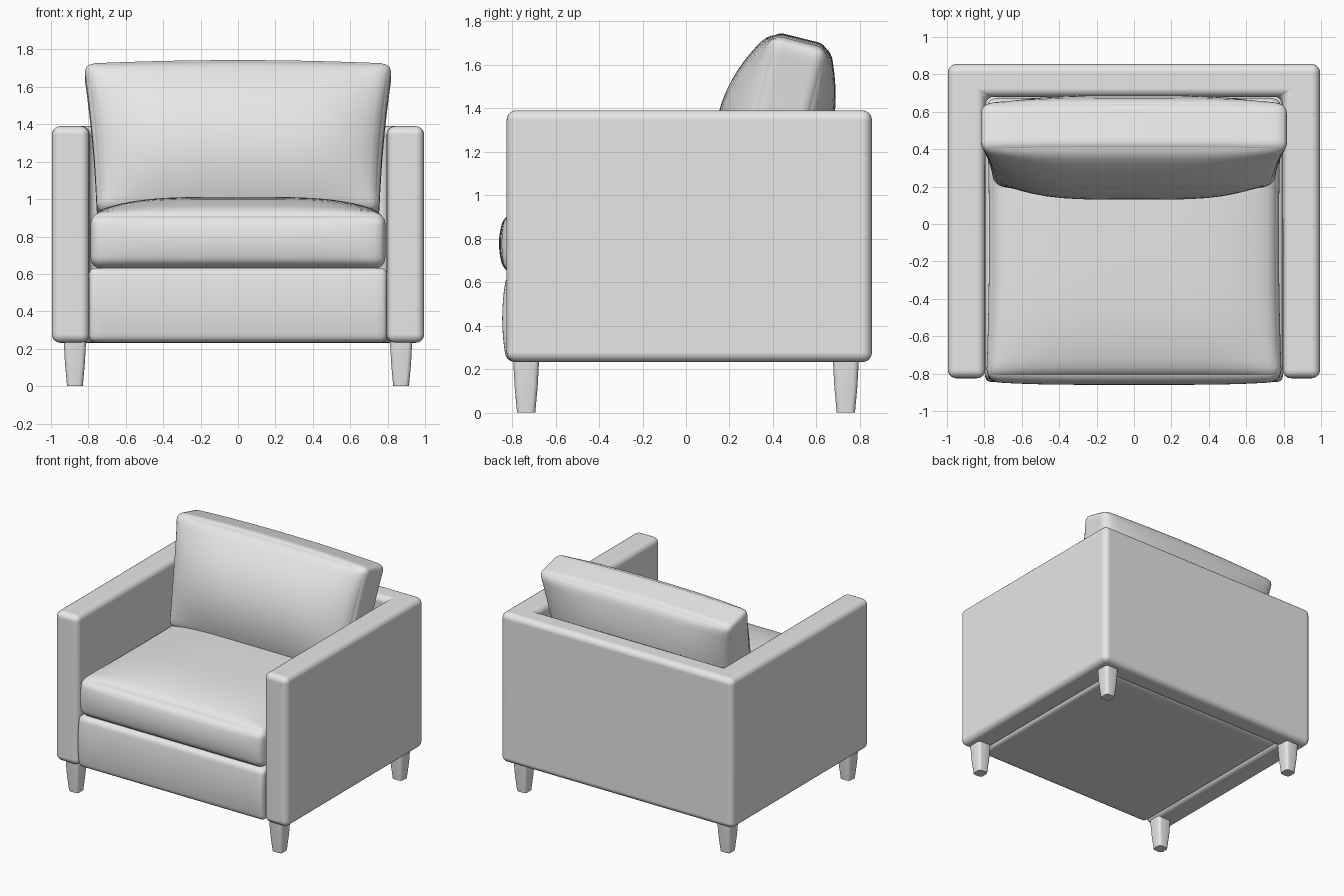
import bpy, bmesh, math
from mathutils import Vector, Matrix

if "Cube" in bpy.data.objects:
    bpy.data.objects.remove(bpy.data.objects["Cube"])

grey = bpy.data.materials.new("plain grey")
grey.diffuse_color = (0.8, 0.8, 0.8, 1)
grey.use_nodes = True
grey.node_tree.nodes["Principled BSDF"].inputs["Base Color"].default_value = grey.diffuse_color


def finish(name, bm, angle=40):
    bmesh.ops.recalc_face_normals(bm, faces=bm.faces)
    me = bpy.data.meshes.new(name)
    bm.to_mesh(me)
    bm.free()
    for p in me.polygons:
        p.use_smooth = True
    me.set_sharp_from_angle(angle=math.radians(angle))
    me.materials.append(grey)
    ob = bpy.data.objects.new(name, me)
    bpy.context.scene.collection.objects.link(ob)
    return ob


def add_bevel(ob, width, segments):
    mod = ob.modifiers.new("soft edges", 'BEVEL')
    mod.width, mod.segments = width, segments
    mod.limit_method, mod.angle_limit = 'ANGLE', math.radians(30)
    ob.modifiers.new("even shading", 'WEIGHTED_NORMAL')


def soft_box(name, centre, half, radius, warp, tilt=0.0, cuts=23):
    """Rounded box; warp(u, v, w, point) bulges it, with u, v, w in -1..1."""
    bm = bmesh.new()
    bmesh.ops.create_cube(bm, size=2)
    bmesh.ops.subdivide_edges(bm, edges=bm.edges[:], cuts=cuts, use_grid_fill=True)
    h = Vector(half)
    place = Matrix.Translation(centre) @ Matrix.Rotation(-tilt, 4, 'X')
    for vert in bm.verts:
        uvw = [math.sin(c * math.pi / 2) for c in vert.co]
        p = Vector([a * b for a, b in zip(uvw, h)])
        core = Vector([max(-(b - radius), min(b - radius, a)) for a, b in zip(p, h)])
        d = p - core
        if d.length > 1e-6:
            p = core + d.normalized() * radius
        vert.co = place @ warp(*uvw, p)
    return finish(name, bm, 180)


# Arms and back: one U-shaped shell
bm = bmesh.new()
outline = [(-0.995, -0.825), (-0.795, -0.825), (-0.795, 0.68), (0.795, 0.68),
           (0.795, -0.825), (0.995, -0.825), (0.995, 0.855), (-0.995, 0.855)]
face = bm.faces.new([bm.verts.new((x, y, 0.232)) for x, y in outline])
top = bmesh.ops.extrude_face_region(bm, geom=[face])["geom"]
bmesh.ops.translate(bm, vec=(0, 0, 1.158),
                    verts=[g for g in top if isinstance(g, bmesh.types.BMVert)])
add_bevel(finish("arms_and_back", bm), 0.045, 5)


# Base under the seat, with a slightly padded front
def base_warp(u, v, w, p):
    if v < 0:
        p.y += 0.02 * v * (1 - w * w)
    return p


soft_box("seat_base", (0, -0.06, 0.433), (0.797, 0.765, 0.2), 0.035, base_warp)


# Seat cushion: crowned top and rounded front
def seat_warp(u, v, w, p):
    if w > 0:
        p.z += 0.085 * w * (1 - u ** 4) * (1 - v ** 4)
    if v < 0:
        p.y += 0.035 * v * (1 - w * w) * (1 - 0.5 * u ** 4)
    p.x -= 0.015 * u * (1 - v * v)
    return p


soft_box("seat_cushion", (0, -0.075, 0.777), (0.79, 0.75, 0.15), 0.06, seat_warp)


# Back cushion: leaning pillow, fuller in the middle, wider at the top
def back_warp(u, v, w, p):
    puff = (1 - u ** 4) * (1 - w * w)
    p.y += v * (0.15 if v < 0 else 0.11) * puff
    p.x *= 1 + 0.045 * w - 0.015 * (1 - w * w)
    p.z += 0.02 * w * (1 - u * u)
    return p


soft_box("back_cushion", (0, 0.425, 1.305), (0.79, 0.135, 0.41), 0.055,
         back_warp, math.radians(14))

# Four tapered square legs
for label, sy in (("front", -1), ("back", 1)):
    for side, sx in (("left", -1), ("right", 1)):
        bm = bmesh.new()
        rings = [(0.0, 0.042), (0.12, 0.053), (0.25, 0.06)]
        loops = [[bm.verts.new((sx * 0.872 + a * r, sy * 0.735 + b * r, z))
                  for a, b in ((-1, -1), (1, -1), (1, 1), (-1, 1))] for z, r in rings]
        for lo, hi in zip(loops, loops[1:]):
            for i in range(4):
                j = (i + 1) % 4
                bm.faces.new((lo[i], lo[j], hi[j], hi[i]))
        bm.faces.new(loops[0][::-1])
        bm.faces.new(loops[-1])
        upright = [e for e in bm.edges
                   if abs(e.verts[0].co.z - e.verts[1].co.z) > 0.05]
        bmesh.ops.bevel(bm, geom=upright, offset=0.022, segments=3,
                        profile=0.5, affect='EDGES')
        finish(f"{label}_{side}_leg", bm)
